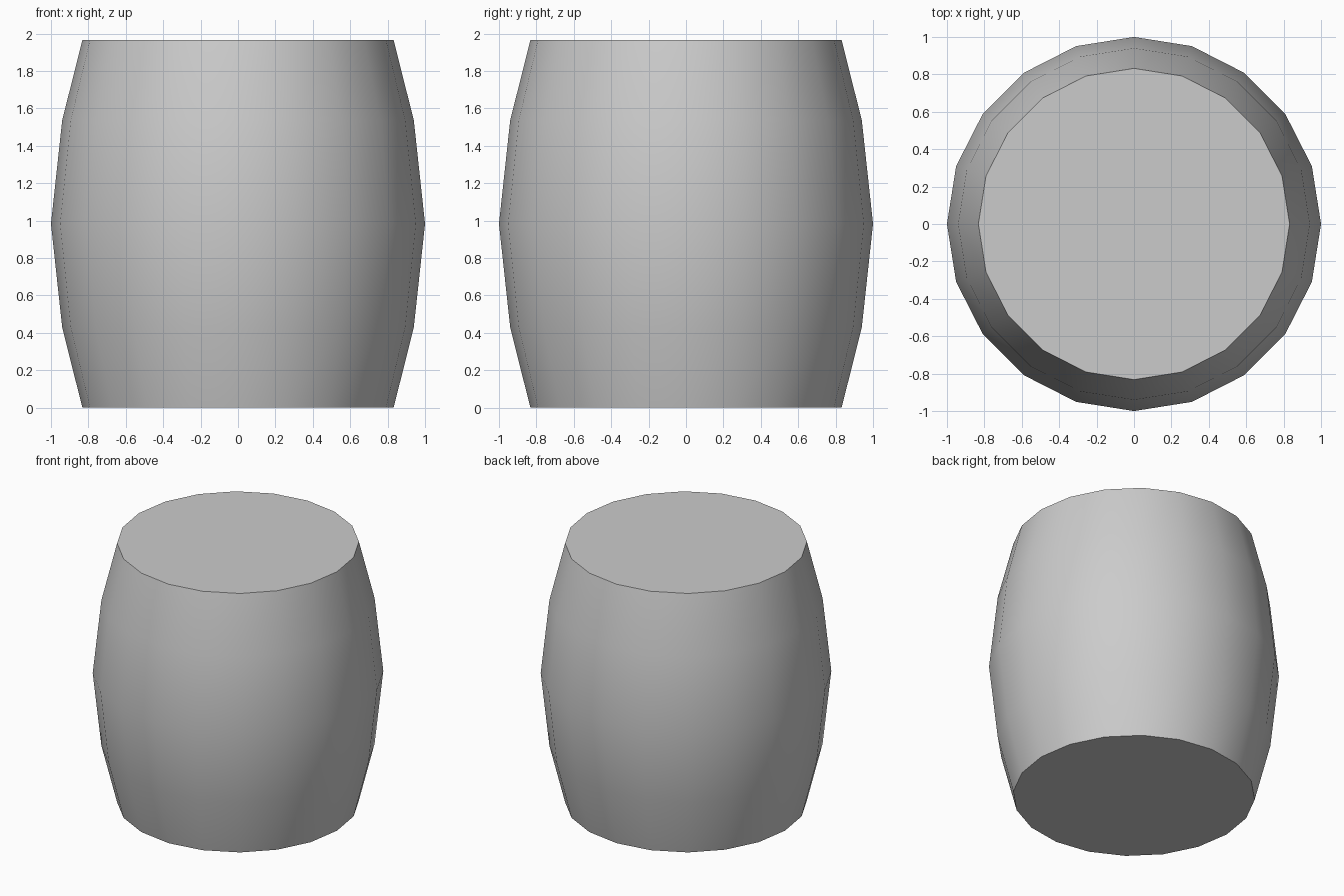
import bpy, bmesh
from math import cos, sin, pi, radians

if "Cube" in bpy.data.objects:
    bpy.data.objects.remove(bpy.data.objects["Cube"])

SIDES = 20
# barrel profile: (radius, height)
PROFILE = [(0.832, 0.0), (0.94, 0.43), (1.0, 0.983), (0.94, 1.536), (0.832, 1.966)]

bm = bmesh.new()
rings = [[bm.verts.new((r * cos(2 * pi * i / SIDES), r * sin(2 * pi * i / SIDES), z))
          for i in range(SIDES)] for r, z in PROFILE]

# bulging wall
for low, high in zip(rings, rings[1:]):
    for i in range(SIDES):
        j = (i + 1) % SIDES
        bm.faces.new((low[i], low[j], high[j], high[i]))

# flat ends
bm.faces.new(rings[0][::-1])
bm.faces.new(rings[-1])

mesh = bpy.data.meshes.new("barrel")
bm.to_mesh(mesh)
bm.free()
barrel = bpy.data.objects.new("barrel", mesh)
bpy.context.collection.objects.link(barrel)

# smooth wall, crisp rims
bpy.context.view_layer.objects.active = barrel
barrel.select_set(True)
bpy.ops.object.shade_smooth_by_angle(angle=radians(40))
